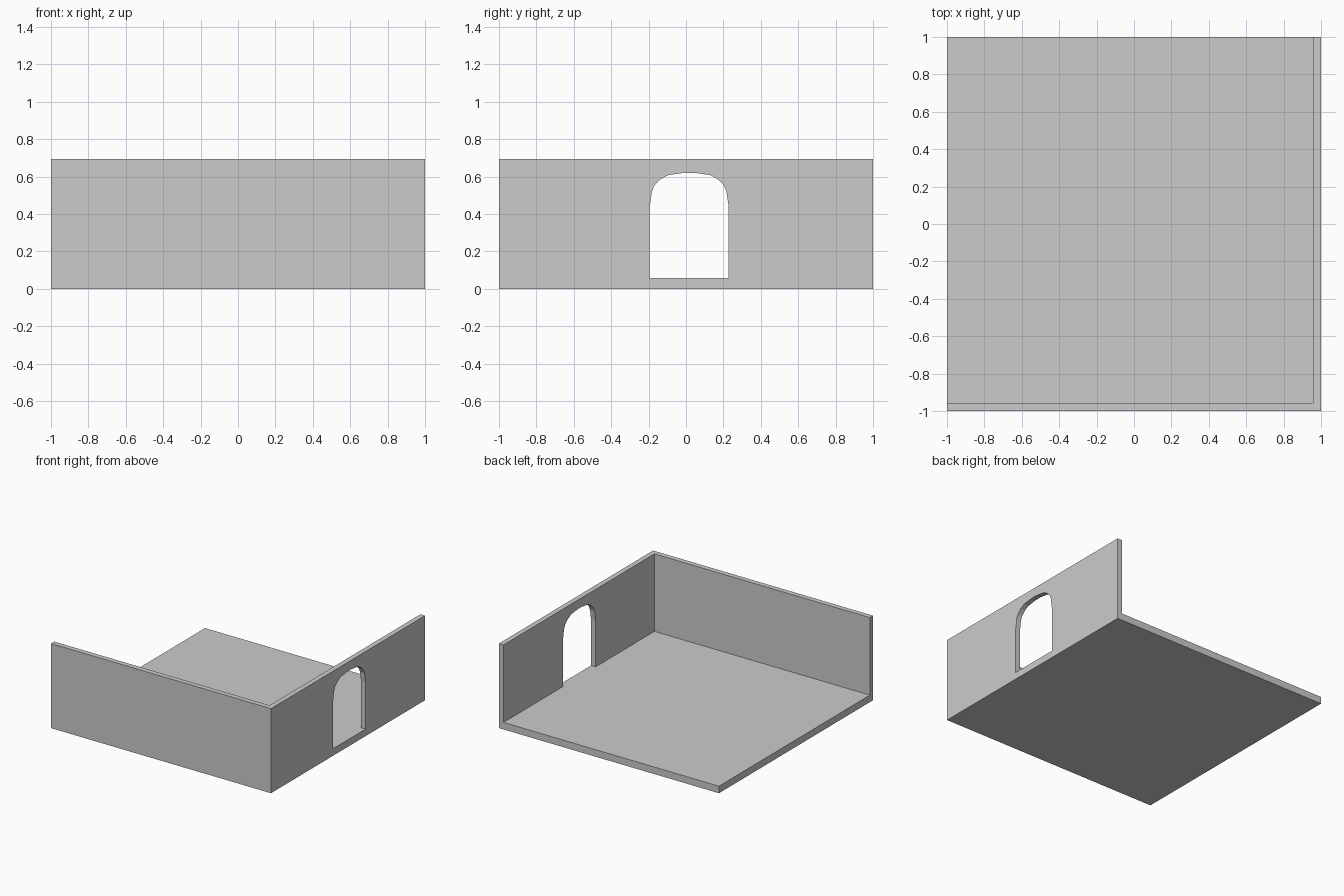
import bpy, bmesh

if "Cube" in bpy.data.objects:
    bpy.data.objects.remove(bpy.data.objects["Cube"])

HEIGHT, FLOOR, WALL = 0.695, 0.058, 0.042


def prism(name, profile, offset):
    """Closed profile of 3D points, extruded by offset."""
    bm = bmesh.new()
    face = bm.faces.new([bm.verts.new(p) for p in profile])
    ext = bmesh.ops.extrude_face_region(bm, geom=[face], use_keep_orig=True)
    verts = [g for g in ext["geom"] if isinstance(g, bmesh.types.BMVert)]
    bmesh.ops.translate(bm, verts=verts, vec=offset)
    bmesh.ops.recalc_face_normals(bm, faces=bm.faces)
    mesh = bpy.data.meshes.new(name)
    bm.to_mesh(mesh)
    bm.free()
    ob = bpy.data.objects.new(name, mesh)
    bpy.context.collection.objects.link(ob)
    return ob


# Floor slab and L-shaped walls as one stepped solid
inner = 1 - WALL
room = prism("room_floor_and_walls",
             [(-1, -1, 0), (1, -1, 0), (1, 1, 0), (-1, 1, 0)], (0, 0, HEIGHT))

# Space above the floor, open to the back and left
room_space = prism("room_space_cutter",
                   [(-1.2, -inner, FLOOR), (inner, -inner, FLOOR),
                    (inner, 1.2, FLOOR), (-1.2, 1.2, FLOOR)], (0, 0, 1))

# Arched doorway in the right wall, sill level with the floor
mid = 0.017
half = [(0.211, FLOOR), (0.211, 0.44), (0.199, 0.523), (0.184, 0.555),
        (0.154, 0.585), (0.113, 0.608), (0.03, 0.62)]
outline = half + [(-y, z) for y, z in reversed(half)]
doorway = prism("doorway_cutter",
                [(inner - 0.1, mid + y, z) for y, z in outline], (0.3, 0, 0))

for cutter in (room_space, doorway):
    mod = room.modifiers.new(cutter.name, "BOOLEAN")
    mod.operation = "DIFFERENCE"
    mod.solver = "EXACT"
    mod.object = cutter
    cutter.hide_render = True
    cutter.display_type = "WIRE"
